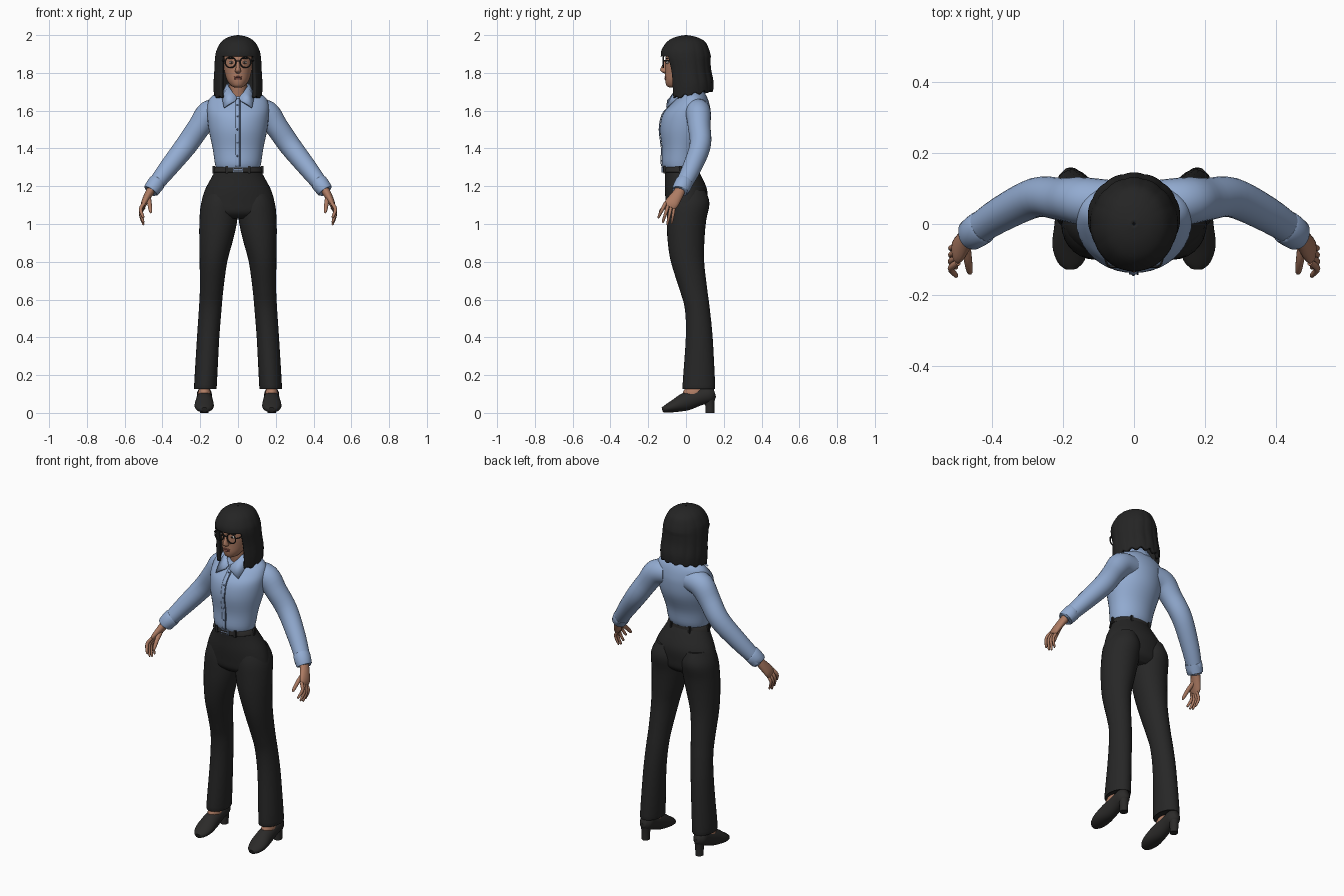
import bpy, bmesh
from math import sin, cos, pi, radians
from mathutils import Vector, Matrix

old = bpy.data.objects.get("Cube")
if old:
    bpy.data.objects.remove(old, do_unlink=True)


def material(name, r, g, b):
    m = bpy.data.materials.new(name)
    m.use_nodes = True
    m.diffuse_color = (r, g, b, 1)
    bsdf = next(n for n in m.node_tree.nodes if n.type == 'BSDF_PRINCIPLED')
    bsdf.inputs["Base Color"].default_value = (r, g, b, 1)
    bsdf.inputs["Roughness"].default_value = 0.8
    return m


SKIN = material("skin", .42, .20, .125)
LIPS = material("lips", .27, .09, .07)
HAIR = material("hair black", .018, .018, .018)
SHIRT = material("shirt blue", .29, .41, .64)
SEAM = material("seam blue", .08, .12, .21)
CLOTH = material("trouser black", .02, .02, .02)
LEATHER = material("leather black", .024, .023, .022)
WHITE = material("eye white", .65, .62, .6)
IRIS = material("dark brown", .03, .015, .01)
METAL = material("buckle metal", .2, .27, .4)


def finish(ob, mat, mirror=False, thick=0):
    """Clean normals, shade, colour and optionally thicken and mirror."""
    me = ob.data
    bm = bmesh.new()
    bm.from_mesh(me)
    bmesh.ops.recalc_face_normals(bm, faces=bm.faces)
    bm.to_mesh(me)
    bm.free()
    for p in me.polygons:
        p.use_smooth = True
    me.set_sharp_from_angle(angle=radians(50))
    me.materials.clear()
    me.materials.append(mat)
    if thick:
        s = ob.modifiers.new("thickness", 'SOLIDIFY')
        s.thickness = thick
        s.offset = -1
    if mirror:
        ob.modifiers.new("mirror", 'MIRROR')
    return ob


def build(name, verts, faces, mat, **kw):
    me = bpy.data.meshes.new(name)
    me.from_pydata(verts, [], faces)
    ob = bpy.data.objects.new(name, me)
    bpy.context.collection.objects.link(ob)
    return finish(ob, mat, **kw)


def refine(secs, steps=4):
    """Smooth interpolation through a list of sections."""
    out = []
    for i in range(len(secs) - 1):
        a, b, c, d = (secs[max(i - 1, 0)], secs[i], secs[i + 1],
                      secs[min(i + 2, len(secs) - 1)])
        for k in range(steps):
            t = k / steps
            out.append(tuple(
                .5 * (2 * q + (r - p) * t + (2 * p - 5 * q + 4 * r - s) * t * t
                      + (3 * q - p - 3 * r + s) * t ** 3)
                for p, q, r, s in zip(a, b, c, d)))
    return out + [tuple(secs[-1])]


def loft(name, secs, mat, n=28, steps=4, ref=None, mirror=False):
    """Skin elliptical sections (x, y, z, rx, ry); ref tilts rings along the path."""
    rows = refine(secs, steps)
    verts, faces = [], []
    for i, (x, y, z, rx, ry) in enumerate(rows):
        u, v = Vector((1, 0, 0)), Vector((0, 1, 0))
        if ref:
            t = (Vector(rows[min(i + 1, len(rows) - 1)][:3])
                 - Vector(rows[max(i - 1, 0)][:3])).normalized()
            v = Vector(ref)
            v = (v - t * v.dot(t)).normalized()
            u = v.cross(t)
        for k in range(n):
            a = 2 * pi * k / n
            verts.append(Vector((x, y, z)) + u * rx * cos(a) + v * ry * sin(a))
    for i in range(len(rows) - 1):
        for k in range(n):
            j = (k + 1) % n
            faces.append((i * n + k, i * n + j, (i + 1) * n + j, (i + 1) * n + k))
    faces += [tuple(range(n)), tuple(range(len(verts) - n, len(verts)))]
    return build(name, verts, faces, mat, mirror=mirror)


def ball(name, pos, size, mat, mirror=False):
    me = bpy.data.meshes.new(name)
    bm = bmesh.new()
    bmesh.ops.create_uvsphere(bm, u_segments=16, v_segments=10, radius=1)
    bm.transform(Matrix.Translation(pos) @ Matrix.Diagonal((*size, 1)))
    bm.to_mesh(me)
    bm.free()
    ob = bpy.data.objects.new(name, me)
    bpy.context.collection.objects.link(ob)
    return finish(ob, mat, mirror)


def box(name, pos, size, mat, mirror=False):
    x, y, z = pos
    corners = [(x + i * size[0], y + j * size[1], z + k * size[2])
               for i in (-.5, .5) for j in (-.5, .5) for k in (-.5, .5)]
    quads = [(0, 1, 3, 2), (4, 5, 7, 6), (0, 1, 5, 4), (2, 3, 7, 6), (0, 2, 6, 4), (1, 3, 7, 5)]
    return build(name, corners, quads, mat, mirror=mirror)


Y, X = (0, 1, 0), (1, 0, 0)

# Shirt body
torso = [(0, -.032, 1.285, .112, .082), (0, -.03, 1.32, .122, .098), (0, -.022, 1.4, .134, .105),
         (0, -.008, 1.5, .155, .13), (0, .004, 1.58, .163, .127), (0, .022, 1.63, .162, .103),
         (0, .035, 1.67, .145, .077), (0, .032, 1.7, .1, .062), (0, .03, 1.715, .06, .05)]
loft("shirt_body", torso, SHIRT, n=40)


def front_strip(name, x0, x1, lift, mat):
    rows = [r for r in refine(torso, 6) if 1.3 < r[2] < 1.668]
    verts = [(x, r[1] - r[4] - lift, r[2]) for r in rows for x in (x0, x1)]
    faces = [(i, i + 1, i + 3, i + 2) for i in range(0, len(verts) - 2, 2)]
    return build(name, verts, faces, mat, thick=.003)


front_strip("shirt_placket", -.014, .012, .004, SHIRT)
front_strip("placket_seam", .008, .012, .006, SEAM)
for z in (1.36, 1.43, 1.5, 1.57, 1.63):
    row = min(refine(torso, 10), key=lambda r: abs(r[2] - z))
    ball("shirt_button", (-.002, row[1] - row[4] - .005, z), (.005, .003, .005), SEAM)

# Collar
top = [(.006, -.085, 1.672), (.03, -.065, 1.7), (.052, -.03, 1.73), (.06, .02, 1.742),
       (.045, .065, 1.745), (0, .085, 1.745)]
low = [(.014, -.1, 1.655), (.075, -.105, 1.618), (.085, -.05, 1.668), (.09, .02, 1.685),
       (.065, .085, 1.69), (0, .105, 1.69)]
build("shirt_collar", top + low, [(i, i + 1, i + 7, i + 6) for i in range(5)],
      SHIRT, mirror=True, thick=.008)

# Sleeves and cuffs
loft("sleeve", [(.08, .055, 1.6, .065, .07), (.15, .065, 1.585, .07, .067),
                (.205, .07, 1.515, .061, .06), (.275, .075, 1.415, .058, .056),
                (.37, .03, 1.295, .05, .05), (.44, -.015, 1.205, .041, .043),
                (.452, -.024, 1.188, .039, .04)], SHIRT, ref=Y, mirror=True)
loft("cuff", [(.427, -.008, 1.222, .04, .042), (.43, -.01, 1.219, .046, .048),
              (.459, -.03, 1.179, .043, .045), (.461, -.031, 1.176, .036, .038)],
     SHIRT, steps=2, ref=Y, mirror=True)

# Hands
loft("palm", [(.452, -.022, 1.195, .024, .027), (.475, -.045, 1.155, .021, .031),
              (.496, -.074, 1.112, .017, .037), (.503, -.086, 1.09, .01, .03)],
     SKIN, n=16, ref=Y, mirror=True)
for i, name in enumerate(("index", "middle", "ring", "little")):
    f = i / 3
    base = Vector((.496, -.108 + .046 * f, 1.112 - .022 * f))
    tip = Vector((.502, -.145 + .07 * f, 1.037 - .036 * sin(f * 2.2)))
    mid = base.lerp(tip, .45) + Vector((.017, 0, 0))
    r = .0095 - .0015 * f
    loft(name + "_finger", [(*base, r, r), (*mid, r, r), (*tip, r * .7, r * .7),
                            (*(tip - Vector((0, 0, .004))), .002, .002)],
         SKIN, n=10, ref=Y, mirror=True)
loft("thumb", [(.474, -.06, 1.135, .013, .014), (.468, -.1, 1.105, .012, .012),
               (.463, -.132, 1.07, .009, .009), (.462, -.14, 1.058, .003, .003)],
     SKIN, n=10, ref=X, mirror=True)

# Trousers
loft("trouser_hips", [(0, -.03, 1.3, .112, .084), (0, -.014, 1.25, .138, .097),
                      (0, 0, 1.18, .175, .112), (0, .002, 1.11, .194, .108),
                      (0, .002, 1.06, .19, .1), (0, .002, 1.03, .12, .07)], CLOTH, n=40)
loft("trouser_leg", [(.095, .01, 1.18, .068, .092), (.098, .013, 1.11, .097, .111),
                     (.104, .003, 1.02, .1, .104), (.115, 0, .92, .09, .098),
                     (.13, .008, .8, .073, .088), (.14, .04, .65, .062, .073),
                     (.147, .06, .55, .06, .066), (.158, .07, .4, .059, .071),
                     (.172, .068, .15, .06, .086), (.172, .068, .132, .057, .082)],
     CLOTH, mirror=True)

# Belt with loops and buckle
loft("belt", [(0, -.03, 1.272, .124, .09), (0, -.03, 1.275, .129, .094),
              (0, -.03, 1.302, .121, .091), (0, -.03, 1.305, .115, .086)], LEATHER, n=40, steps=1)
for a in (28, 90, 152):
    a = radians(a)
    box("belt_loop", (.128 * sin(a), -.03 - .094 * cos(a), 1.288), (.012, .012, .04),
        CLOTH, mirror=True)
box("buckle", (0, -.125, 1.288), (.052, .008, .03), METAL)
for z in (1.281, 1.295):
    box("buckle_opening", (0, -.127, z), (.04, .008, .007), LEATHER)

# Shoes and feet
loft("shoe", [(.178, .152, .108, .025, .018), (.178, .125, .1, .045, .038),
              (.178, .07, .083, .044, .04), (.178, 0, .06, .048, .046),
              (.179, -.06, .037, .034, .051), (.178, -.105, .022, .021, .038),
              (.177, -.125, .016, .013, .018)], LEATHER, ref=X, mirror=True)
loft("shoe_heel", [(.178, .122, .1, .034, .034), (.178, .126, .05, .024, .025),
                   (.178, .126, 0, .022, .024)], LEATHER, n=20, mirror=True)
ball("foot", (.178, .04, .1), (.035, .057, .046), SKIN, True)

# Neck and head
loft("neck", [(0, .02, 1.63, .05, .052), (0, .012, 1.68, .049, .052),
              (0, .005, 1.73, .047, .052), (0, .005, 1.8, .05, .055)], SKIN)
loft("head", [(0, -.066, 1.722, .016, .02), (0, -.055, 1.732, .036, .047),
              (0, -.037, 1.76, .057, .073), (0, -.02, 1.8, .07, .09),
              (0, -.01, 1.85, .078, .1), (0, 0, 1.9, .08, .104),
              (0, .005, 1.95, .065, .085), (0, .005, 1.975, .03, .04)], SKIN, n=36)
loft("nose", [(0, -.103, 1.868, .007, .008), (0, -.115, 1.824, .012, .02),
              (0, -.113, 1.808, .016, .02), (0, -.107, 1.798, .007, .01)], SKIN, n=16)
ball("upper_lip", (0, -.107, 1.778), (.023, .007, .005), LIPS)
ball("lower_lip", (0, -.107, 1.769), (.02, .007, .006), LIPS)
ball("eye", (.034, -.098, 1.855), (.014, .008, .007), WHITE, True)
ball("iris", (.034, -.104, 1.855), (.006, .004, .006), IRIS, True)
ball("eyebrow", (.036, -.101, 1.877), (.02, .006, .003), HAIR, True)

# Glasses
bpy.ops.mesh.primitive_torus_add(major_radius=.028, minor_radius=.0035, major_segments=32,
                                 minor_segments=8, location=(0, 0, 0))
rim = bpy.context.object
rim.name = "glasses_rim"
rim.data.transform(Matrix.Translation((.04, -.12, 1.856)) @ Matrix.Rotation(pi / 2, 4, 'X'))
finish(rim, LEATHER, True)
box("glasses_bridge", (0, -.122, 1.862), (.028, .006, .006), LEATHER)
loft("glasses_temple", [(.067, -.12, 1.865, .003, .004), (.08, -.1, 1.865, .003, .004),
                        (.085, 0, 1.862, .003, .004)], LEATHER, n=8, ref=(0, 0, 1), mirror=True)

# Bobbed hair: a cap with a fringe, and a curtain that is open at the face
cap = refine([(0, 2, .004, .004), (0, 1.99, .05, .055), (0, 1.965, .088, .1),
              (-.004, 1.92, .113, .125), (-.002, 1.887, .12, .131)], 4)
curtain = refine([(0, 1.87, .122, .127), (.01, 1.8, .125, .12), (.018, 1.72, .129, .124),
                  (.02, 1.66, .126, .122)], 4)
N, START = 112, 14
verts, faces = [], []
for i, (cy, z, rx, ry) in enumerate(cap + curtain):
    for k in range(N):
        a = 2 * pi * k / N
        back = (1 - cos(a)) / 2
        zz = z
        if i >= len(cap):
            rise = .045 * back + .007 * cos(14 * a)
            zz += rise * (1.887 - z) / .22
        g = 1 + .022 * min(1, i / 14) * (.25 + .75 * back) * abs(cos(7 * a)) ** .7
        verts.append((rx * g * sin(a), cy - ry * g * cos(a), zz))
rows = len(cap) + len(curtain)
for i in range(rows - 1):
    for k in range(N):
        if i >= len(cap) - 1 and not START <= k < N - START:
            continue
        j = (k + 1) % N
        faces.append((i * N + k, i * N + j, (i + 1) * N + j, (i + 1) * N + k))
used = sorted({v for f in faces for v in f})
index = {v: n for n, v in enumerate(used)}
build("hair", [verts[v] for v in used], [tuple(index[v] for v in f) for f in faces],
      HAIR, thick=.02)
